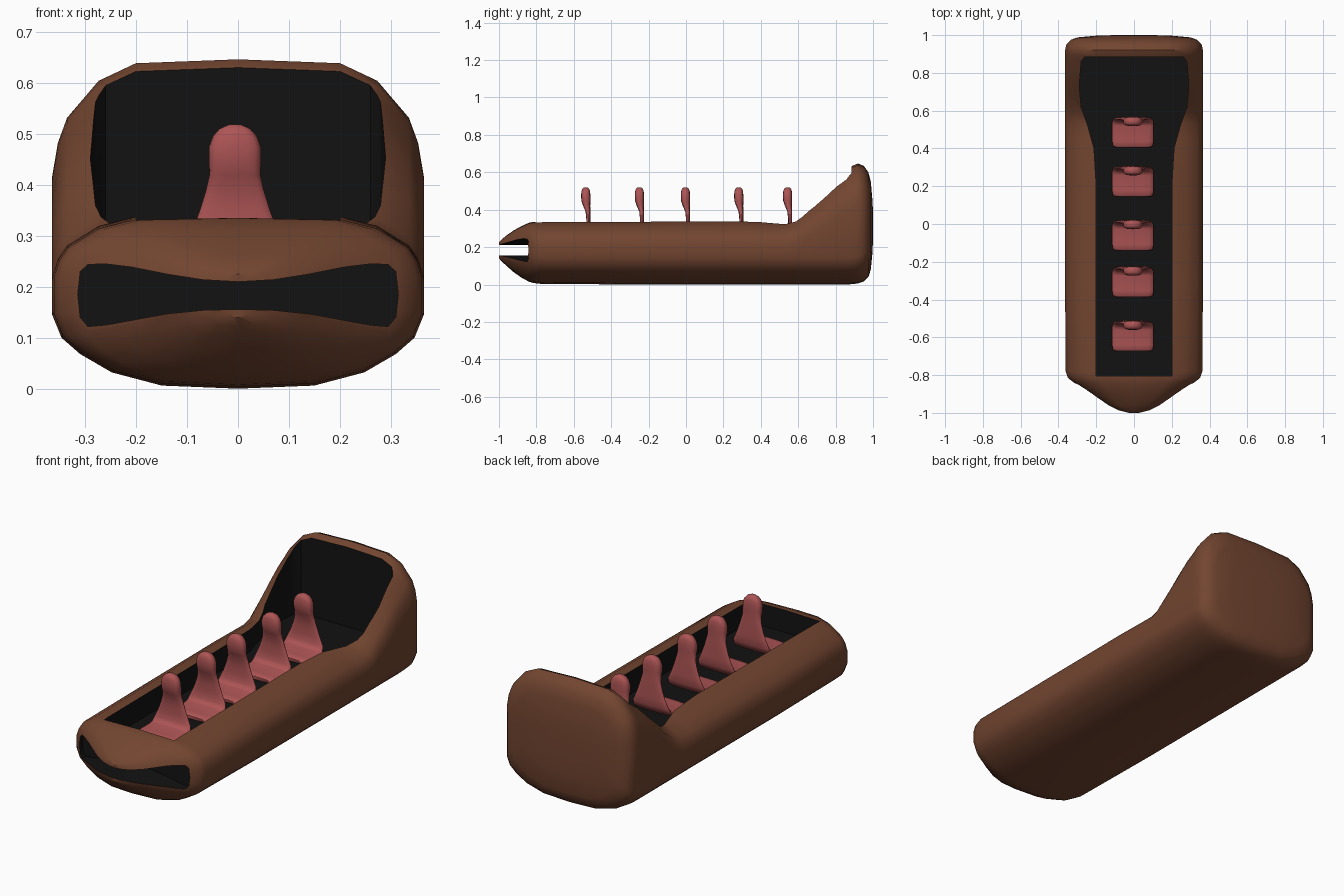
import bpy, bmesh, math
from mathutils import Vector

if "Cube" in bpy.data.objects:
    bpy.data.objects.remove(bpy.data.objects["Cube"])


def material(name, color):
    m = bpy.data.materials.new(name)
    m.diffuse_color = (*color, 1)
    m.use_nodes = True
    m.node_tree.nodes["Principled BSDF"].inputs["Base Color"].default_value = m.diffuse_color
    return m


BROWN = material("brown shell", (0.17, 0.06, 0.03))
BLACK = material("black interior", (0.006, 0.006, 0.006))
PINK = material("pink seats", (0.42, 0.09, 0.09))


def loft(name, rings, mat):
    """Skin a list of equal-length point rings and cap both ends."""
    bm = bmesh.new()
    vs = [[bm.verts.new(p) for p in r] for r in rings]
    n = len(vs[0])
    for a, b in zip(vs, vs[1:]):
        for i in range(n):
            j = (i + 1) % n
            bm.faces.new((a[i], a[j], b[j], b[i]))
    bm.faces.new(vs[0])
    bm.faces.new(vs[-1])
    bmesh.ops.recalc_face_normals(bm, faces=bm.faces)
    me = bpy.data.meshes.new(name)
    bm.to_mesh(me)
    bm.free()
    me.materials.append(mat)
    ob = bpy.data.objects.new(name, me)
    bpy.context.collection.objects.link(ob)
    return ob


def activate(ob):
    bpy.ops.object.select_all(action='DESELECT')
    ob.select_set(True)
    bpy.context.view_layer.objects.active = ob


def smooth(ob, deg):
    activate(ob)
    bpy.ops.object.shade_smooth_by_angle(angle=math.radians(deg))


def cut(ob, cutter):
    mod = ob.modifiers.new("cut", 'BOOLEAN')
    mod.operation = 'DIFFERENCE'
    mod.solver = 'EXACT'
    mod.material_mode = 'TRANSFER'
    mod.object = cutter
    activate(ob)
    bpy.ops.object.modifier_apply(modifier=mod.name)
    bpy.data.objects.remove(cutter)


# Hull cross-section: (share of half width, offset from bottom or top)
BOTTOM = [(0.41, 0.006), (0.68, 0.032), (0.85, 0.068), (0.95, 0.1), (1, 0.145)]
TOP = [(1, 0.12), (0.97, 0.086), (0.92, 0.06), (0.75, 0.022), (0.55, 0.004)]


def hull_ring(y, w, z0, z1):
    k = (z1 - z0) / 0.335
    half = [(w * s, z0 + d * min(1, k)) for s, d in BOTTOM]
    half += [(w * s, z1 - d * k) for s, d in TOP]
    ring = [(0, z0)] + half + [(0, z1)] + [(-x, z) for x, z in reversed(half)]
    return [(x, y, z) for x, z in ring]


# Hull stations: y, half width, bottom, top
stations = [
    (-1, .03, .14, .225), (-.985, .09, .123, .242), (-.96, .14, .1, .262),
    (-.92, .2, .065, .29), (-.88, .258, .037, .312), (-.84, .318, .015, .33),
    (-.815, .35, .008, .335), (-.78, .362, .004, .337), (-.3, .365, 0, .339),
    (.3, .365, 0, .342), (.45, .365, 0, .339), (.53, .365, 0, .338),
    (.59, .365, 0, .36), (.68, .365, 0, .45), (.75, .365, 0, .52),
    (.81, .365, 0, .575), (.86, .365, 0, .61), (.89, .365, .002, .635),
    (.92, .365, .006, .647), (.95, .358, .016, .635), (.975, .335, .04, .6),
    (.988, .3, .08, .55), (.997, .2, .17, .45), (1, .1, .25, .38)]
hull = loft("hull", [hull_ring(*s) for s in stations], BROWN)

# Cockpit opening, widening into the raised rear
side = [(.2, -.805), (.2, .2), (.212, .4), (.245, .52), (.28, .62),
        (.29, .73), (.28, .86), (.26, .885)]
outline = side + [(-x, y) for x, y in reversed(side)]
cut(hull, loft("cockpit_cutter",
               [[(x, y, z) for x, y in outline] for z in (.22, .9)], BLACK))

# Front mouth with pinched lips
upper = [(0, .21), (.07, .214), (.14, .225), (.21, .239), (.26, .245), (.295, .244),
         (.31, .23), (.315, .185), (.31, .14), (.295, .122)]
lower = [(.26, .125), (.21, .134), (.14, .147), (.07, .154)]
right = upper + lower
outline = right + [(0, .156)] + [(-x, z) for x, z in reversed(right[1:])]
cut(hull, loft("mouth_cutter",
               [[(x, y, z) for x, z in outline] for y in (-1.2, -.818)], BLACK))
smooth(hull, 38)

# Seat stations: y, z, half width, half thickness, tilt (0 = lying, 90 = upright)
SEAT = [(-.163, .236, .092, .008, 0), (-.155, .237, .106, .013, 0),
        (-.13, .238, .11, .015, 0), (-.05, .238, .11, .015, 0),
        (-.026, .247, .109, .015, 40), (-.014, .272, .102, .013, 80),
        (-.012, .31, .084, .011, 90), (-.012, .35, .069, .011, 90),
        (-.014, .39, .057, .013, 90), (-.021, .42, .05, .019, 90),
        (-.025, .445, .051, .024, 90), (-.026, .475, .051, .025, 90),
        (-.026, .497, .043, .023, 90), (-.026, .511, .03, .019, 90),
        (-.026, .519, .012, .01, 90)]


def seat_ring(y0, y, z, w, t, tilt):
    a = math.radians(tilt)
    normal = Vector((0, -math.sin(a), math.cos(a)))
    ring = []
    for i in range(16):
        c, s = math.cos(i * math.pi / 8), math.sin(i * math.pi / 8)
        # slightly squared oval
        c, s = (math.copysign(abs(v) ** 0.7, v) for v in (c, s))
        ring.append(Vector((-.006 + w * c, y0 + y, z)) + normal * (t * s))
    return ring


for i, y0 in enumerate((-.51, -.223, .023, .308, .569)):
    seat = loft(f"seat_{i + 1}", [seat_ring(y0, *s) for s in SEAT], PINK)
    smooth(seat, 50)
